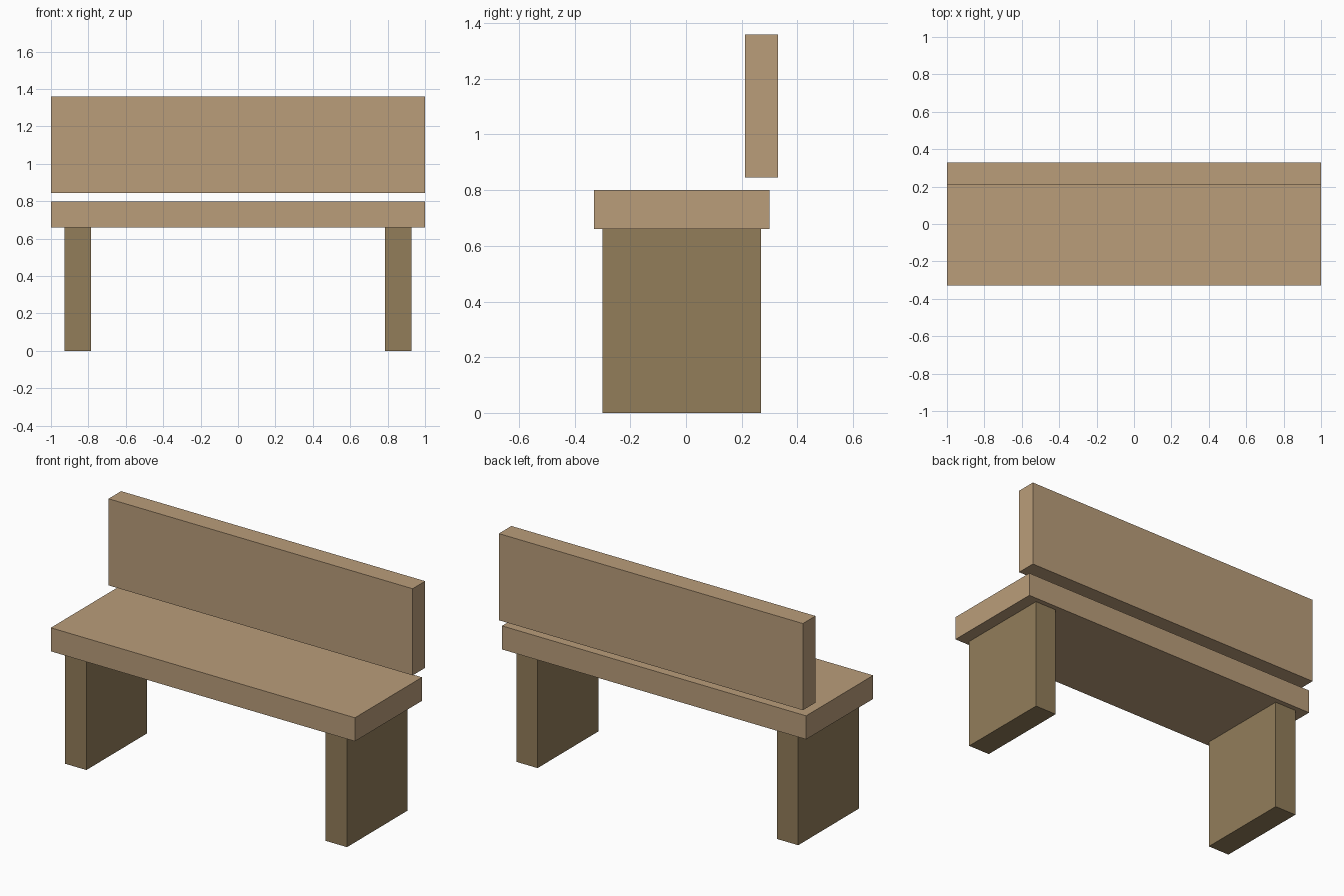
import bpy

cube = bpy.data.objects.get("Cube")
if cube:
    bpy.data.objects.remove(cube, do_unlink=True)


def make_material(name, rgb):
    mat = bpy.data.materials.new(name)
    mat.use_nodes = True
    color = (*rgb, 1.0)
    mat.diffuse_color = color
    mat.node_tree.nodes["Principled BSDF"].inputs["Base Color"].default_value = color
    return mat


def make_box(name, x, y, z, mat):
    """Box spanning the (min, max) range on each axis."""
    spans = (x, y, z)
    centre = [(lo + hi) / 2 for lo, hi in spans]
    bpy.ops.mesh.primitive_cube_add(size=1, location=centre)
    box = bpy.context.object
    box.name = name
    box.scale = [hi - lo for lo, hi in spans]
    bpy.ops.object.transform_apply(location=False, rotation=False, scale=True)
    box.data.materials.append(mat)
    return box


light_wood = make_material("light wood", (0.491, 0.337, 0.195))
dark_wood = make_material("dark wood", (0.287, 0.205, 0.102))

# Seat and floating backrest planks
make_box("seat", (-1, 1), (-0.33, 0.30), (0.66, 0.80), light_wood)
make_box("backrest", (-1, 1), (0.212, 0.33), (0.845, 1.36), light_wood)

# Slab legs, one at each end
inner, outer = 0.787, 0.927
for name, x in (("left_leg", (inner, outer)), ("right_leg", (-outer, -inner))):
    make_box(name, x, (-0.30, 0.27), (0, 0.66), dark_wood)
